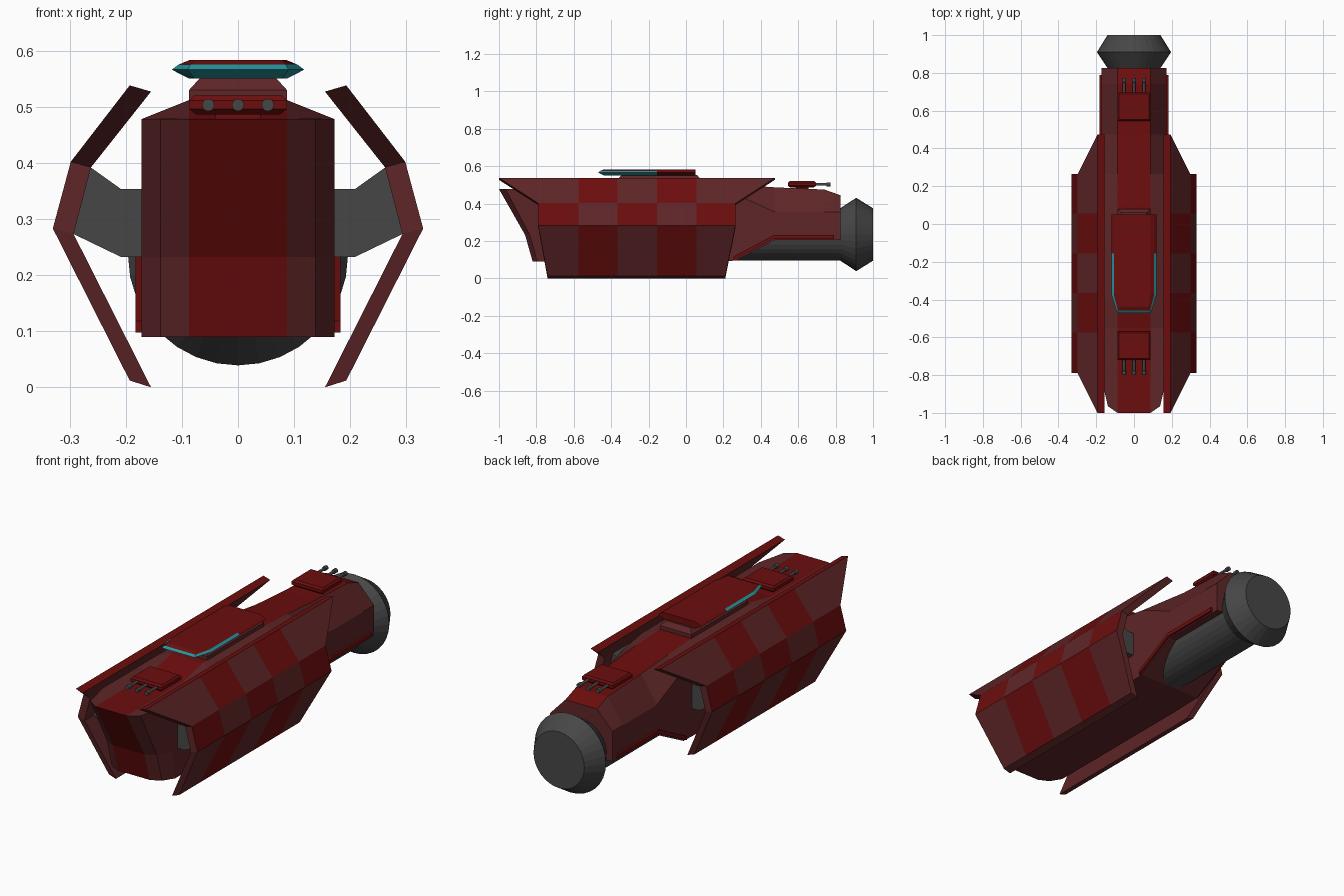
import bpy, bmesh, math

cube = bpy.data.objects.get("Cube")
if cube:
    bpy.data.objects.remove(cube, do_unlink=True)


def material(name, rgb):
    m = bpy.data.materials.new(name)
    m.use_nodes = True
    m.diffuse_color = (*rgb, 1)
    m.node_tree.nodes["Principled BSDF"].inputs["Base Color"].default_value = (*rgb, 1)
    return m


RED, BROWN, GREY, TEAL = range(4)
MATS = [material("dark red", (0.15, 0.004, 0.004)),
        material("maroon", (0.115, 0.019, 0.021)),
        material("gunmetal", (0.062, 0.062, 0.062)),
        material("teal glow", (0.02, 0.30, 0.34))]


def loft(name, rings, rule):
    """Skin closed rings; caps pair opposite points. rule(ring, segment) gives the colour,
    ring being -1 or -2 for the first and last caps."""
    bm = bmesh.new()
    rows = [[bm.verts.new(p) for p in ring] for ring in rings]
    n = len(rows[0])

    def face(verts, i, j):
        bm.faces.new(verts).material_index = rule(i, j) if callable(rule) else rule

    for i in range(len(rows) - 1):
        a, b = rows[i], rows[i + 1]
        for j in range(n):
            k = (j + 1) % n
            face((a[j], a[k], b[k], b[j]), i, j)
    for row, tag in ((rows[0], -1), (rows[-1], -2)):
        for j in range(n // 2 - 1):
            face((row[j], row[j + 1], row[n - 2 - j], row[n - 1 - j]), tag, j)
    bmesh.ops.remove_doubles(bm, verts=bm.verts, dist=0.0005)
    bmesh.ops.recalc_face_normals(bm, faces=bm.faces)
    me = bpy.data.meshes.new(name)
    bm.to_mesh(me)
    bm.free()
    for m in MATS:
        me.materials.append(m)
    ob = bpy.data.objects.new(name, me)
    bpy.context.collection.objects.link(ob)
    return ob


def mirrored(half):
    """Close a half outline with its mirror image in x."""
    return half + [(-p[0], *p[1:]) for p in reversed(half)]


def round_part(name, x, z, stations, sides, mat):
    """Turned part along y from (y, radius) stations."""
    turn = [math.tau * k / sides for k in range(sides)]
    return loft(name, [[(x + r * math.sin(a), y, z + r * math.cos(a)) for a in turn]
                       for y, r in stations], mat)


def slab(name, half_x, y0, y1, levels, mat):
    """Rectangular block from (z, inset) levels."""
    return loft(name, [mirrored([(half_x - d, y0 + d, z), (half_x - d, y1 - d, z)])
                       for z, d in levels], mat)


# Hull: y at top, knee, bottom; width; deck, shoulder, knee, bottom heights
stations = [
    (-1.0, -0.86, -0.82, 0.087, 0.478, 0.478, 0.232, 0.09),
    (-0.965, -0.835, -0.795, 0.138, 0.478, 0.478, 0.232, 0.09),
    (-0.82, -0.76, -0.74, 0.172, 0.478, 0.478, 0.232, 0.09),
    (-0.55, -0.55, -0.55, 0.172, 0.48, 0.478, 0.232, 0.09),
    (-0.40, -0.40, -0.40, 0.172, 0.512, 0.478, 0.232, 0.09),
    (0.10, 0.10, 0.10, 0.172, 0.512, 0.478, 0.232, 0.09),
    (0.265, 0.265, 0.265, 0.172, 0.502, 0.45, 0.232, 0.095),
    (0.475, 0.475, 0.475, 0.172, 0.487, 0.355, 0.232, 0.205),
    (0.74, 0.74, 0.74, 0.172, 0.475, 0.355, 0.232, 0.205),
    (0.825, 0.825, 0.825, 0.172, 0.445, 0.355, 0.232, 0.205),
]
hull_rings = [mirrored([(w, yb, zb), (w, yk, zk), (w, yt, zs), (0.087, yt, zd)])
              for yt, yk, yb, w, zd, zs, zk, zb in stations]
loft("hull", hull_rings, lambda i, j: RED if i == -1 or (i >= 0 and j == 3) else BROWN)

# Engine and flared nozzle
round_part("engine_body", 0, 0.235, [(0.18, 0.14), (0.84, 0.14)], 32, GREY)
round_part("engine_nozzle", 0, 0.235, [(0.825, 0.14), (0.91, 0.196), (1.0, 0.14)], 32, GREY)

# Superstructure neck
slab("upper_neck", 0.087, -0.365, 0.08, [(0.49, 0), (0.53, 0), (0.552, 0.02)], BROWN)


# Bridge plate with glowing front rim
def plate_ring(z, d):
    w = 0.118 - d
    return mirrored([(w, 0.05, z), (w, -0.155, z), (w, -0.38 + 0.4 * d, z),
                     (0.09 - 0.4 * d, -0.47 + d, z)])


loft("bridge_plate",
     [plate_ring(0.55, 0.031), plate_ring(0.566, 0), plate_ring(0.575, 0.012),
      plate_ring(0.583, 0.031)],
     lambda i, j: TEAL if i in (0, 1) and 1 <= j <= 5 else RED)

# Turrets, one facing each way
for label, yc, s in (("front", -0.645, -1), ("rear", 0.62, 1)):
    slab(label + "_turret_base", 0.04, yc - 0.035, yc + 0.035, [(0.47, 0), (0.49, 0)], RED)
    slab(label + "_turret", 0.087, yc - 0.075, yc + 0.075,
         [(0.486, 0.012), (0.496, 0), (0.511, 0), (0.52, 0.008)], RED)
    for k, x in enumerate((-0.053, 0, 0.053)):
        path = [(0.06, 0.007), (0.13, 0.007), (0.132, 0.011), (0.152, 0.011)]
        round_part(f"{label}_barrel_{k + 1}", x, 0.503,
                   [(yc + s * d, r) for d, r in path], 12, GREY)

# Wing armour rows: outer x, z, inner x, z, front y, back y
wing_rows = [(0.193, 0.538, 0.155, 0.527, -1.0, 0.475),
             (0.298, 0.402, 0.262, 0.392, -0.79, 0.265),
             (0.330, 0.283, 0.293, 0.273, -0.79, 0.265),
             (0.193, 0.012, 0.155, 0.0, -0.74, 0.21)]
columns = [-0.575, -0.365, -0.155, 0.055]


def wing_rule(i, j):
    if i < 0:
        return BROWN
    if j < 3:
        return RED if (i + j) % 2 else BROWN
    return RED if j == 7 else BROWN


for side, s in (("left", 1), ("right", -1)):
    rings = []
    for c in range(6):
        ys = [(r[4], *columns, r[5])[c] for r in wing_rows]
        outer = [(s * r[0], y, r[1]) for r, y in zip(wing_rows, ys)]
        inner = [(s * r[2], y, r[3]) for r, y in zip(wing_rows, ys)]
        rings.append(outer + inner[::-1])
    loft(side + "_wing", rings, wing_rule)

    # Strut joining wing and hull
    section = [(0.16, 0.232), (0.208, 0.232), (0.295, 0.274),
               (0.264, 0.393), (0.208, 0.353), (0.16, 0.353)]
    loft(side + "_strut", [[(s * x, y, z) for x, z in section] for y in (-0.72, 0.2)], GREY)

    # Side rail along the lower rear edge
    path = [(0.255, 0.098), (0.47, 0.212), (0.79, 0.212)]
    loft(side + "_rail",
         [[(s * x, y, z + h) for x, h in ((0.165, 0), (0.183, 0), (0.183, 0.02), (0.165, 0.02))]
          for y, z in path], RED)
